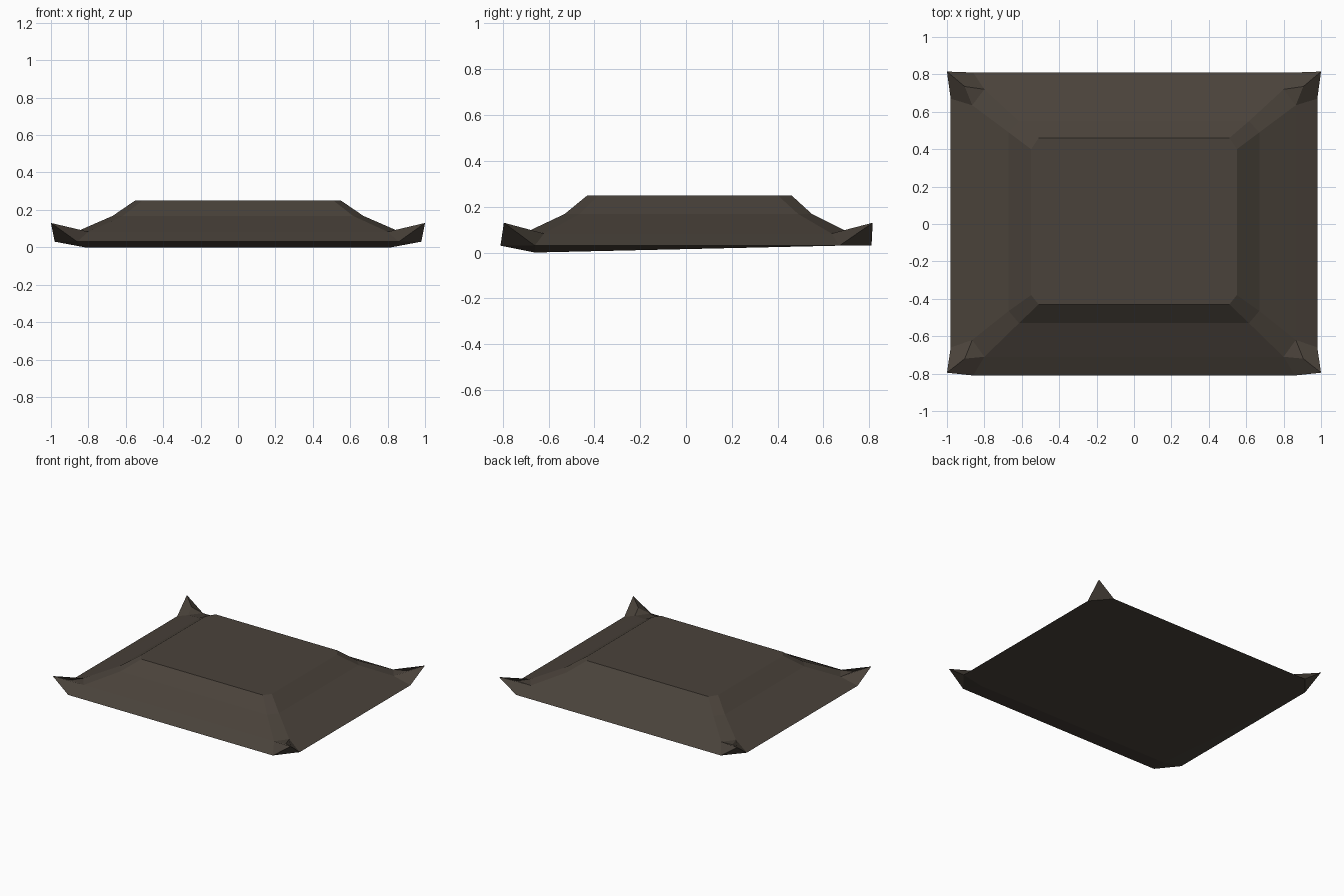
import bpy, bmesh

if "Cube" in bpy.data.objects:
    bpy.data.objects.remove(bpy.data.objects["Cube"])

# single dark slate-brown colour
mat = bpy.data.materials.new("dark brown tile")
mat.diffuse_color = (0.068, 0.055, 0.043, 1)
mat.use_nodes = True
mat.node_tree.nodes["Principled BSDF"].inputs["Base Color"].default_value = mat.diffuse_color

bm = bmesh.new()


def ring(xo, xi, yf, yfi, yb, ybi, z):
    """Eight-sided ring: a rectangle with cut corners, anticlockwise from front left."""
    pts = [(-xi, yf), (xi, yf), (xo, yfi), (xo, ybi),
           (xi, yb), (-xi, yb), (-xo, ybi), (-xo, yfi)]
    return [bm.verts.new((x, y, z)) for x, y in pts]


eave = ring(0.98, 0.86, -0.81, -0.66, 0.81, 0.67, 0.03)
low = ring(0.865, 0.80, -0.71, -0.62, 0.72, 0.635, 0.083)
mid = ring(0.67, 0.615, -0.53, -0.465, 0.55, 0.49, 0.168)
top = ring(0.55, 0.51, -0.43, -0.38, 0.46, 0.40, 0.25)

# roof slopes and flat top
for a, b in ((low, mid), (mid, top)):
    for i in range(8):
        j = (i + 1) % 8
        bm.faces.new((a[i], a[j], b[j], b[i]))
for i in (0, 2, 4, 6):
    bm.faces.new((eave[i], eave[i + 1], low[i + 1], low[i]))
bm.faces.new(top)

# upturned corner horns
for i, sx, yt, yc in ((1, 1, -0.795, -0.72), (3, 1, 0.815, 0.735),
                      (5, -1, 0.815, 0.735), (7, -1, -0.795, -0.72)):
    j = (i + 1) % 8
    tip = bm.verts.new((sx, yt, 0.13))
    crook = bm.verts.new((0.905 * sx, yc, 0.095))
    bm.faces.new((low[i], crook, low[j]))
    bm.faces.new((low[i], eave[i], tip, crook))
    bm.faces.new((low[j], crook, tip, eave[j]))
    bm.faces.new((eave[i], eave[j], tip))

# underside, dipping slightly toward the front
pl = bm.verts.new((-0.82, -0.66, 0))
pr = bm.verts.new((0.82, -0.66, 0))
e = eave
for f in ((e[0], e[1], pr, pl), (e[1], e[2], pr), (e[7], e[0], pl),
          (e[2], e[3], pr), (e[6], e[7], pl), (pl, pr, e[3], e[6]),
          (e[3], e[4], e[5], e[6])):
    bm.faces.new(f)

bmesh.ops.recalc_face_normals(bm, faces=bm.faces)
mesh = bpy.data.meshes.new("roof")
bm.to_mesh(mesh)
bm.free()
mesh.materials.append(mat)
roof = bpy.data.objects.new("roof", mesh)
bpy.context.collection.objects.link(roof)
